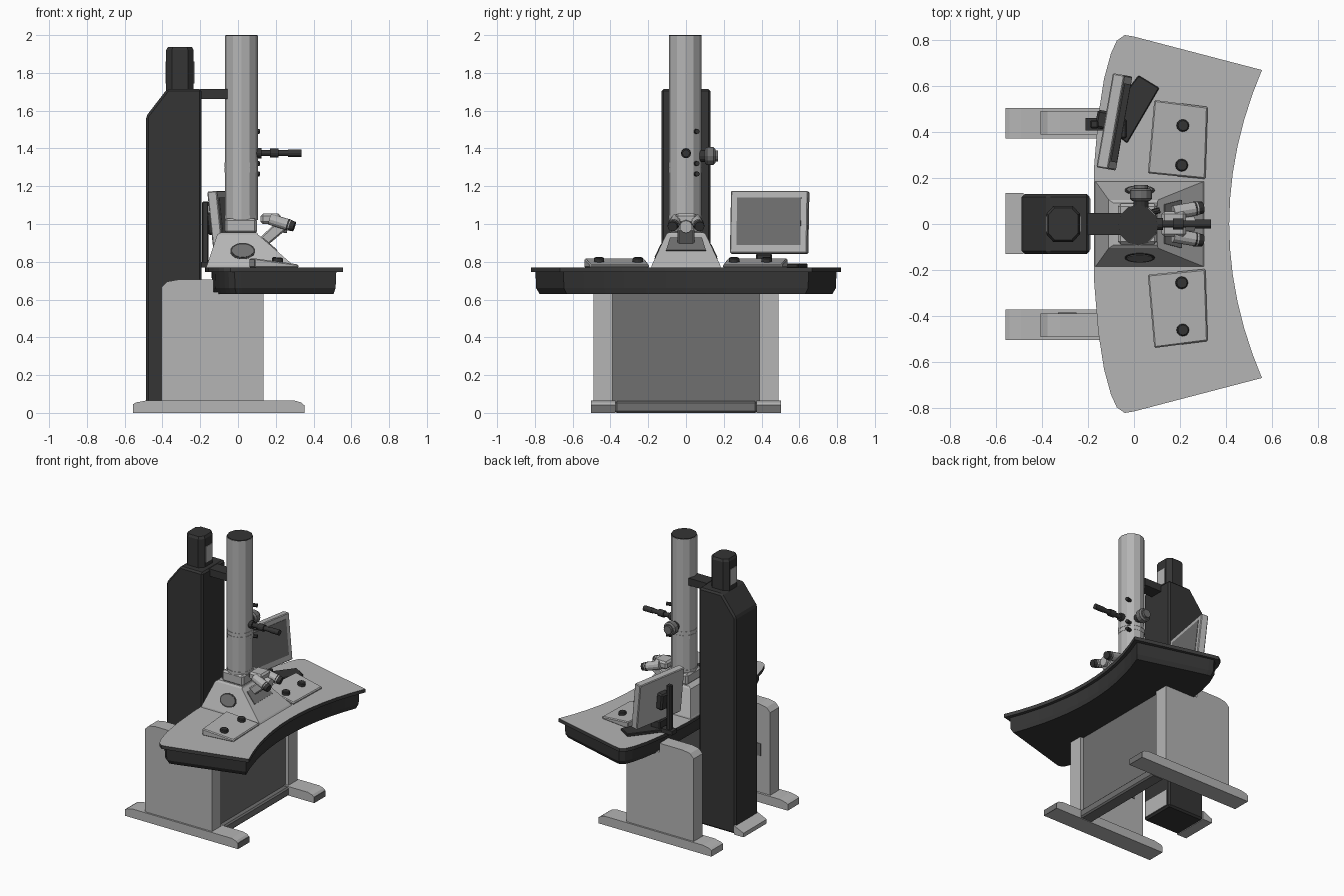
import bpy, bmesh, math
from mathutils import Vector, Matrix


def material(name, c):
    m = bpy.data.materials.new(name)
    m.diffuse_color = (c, c, c, 1)
    return m


LIGHT = material("light grey", 0.46)
MID = material("mid grey", 0.16)
EDGE = material("charcoal", 0.05)
DARK = material("dark grey", 0.035)


def loft(name, rings, mat, bevel=0.0, matrix=None, side=None):
    """Closed solid through rings of equal point count; side = optional second material for walls."""
    bm = bmesh.new()
    vs = [[bm.verts.new(p) for p in r] for r in rings]
    n = len(rings[0])
    for a, b in zip(vs, vs[1:]):
        for i in range(n):
            bm.faces.new((a[i], a[(i + 1) % n], b[(i + 1) % n], b[i])).material_index = 1 if side else 0
    bm.faces.new(vs[0]).material_index = 1 if side else 0
    bm.faces.new(vs[-1])
    bmesh.ops.recalc_face_normals(bm, faces=bm.faces[:])
    me = bpy.data.meshes.new(name)
    bm.to_mesh(me)
    bm.free()
    me.materials.append(mat)
    if side:
        me.materials.append(side)
    ob = bpy.data.objects.new(name, me)
    bpy.context.collection.objects.link(ob)
    if matrix:
        ob.matrix_world = matrix
    if bevel:
        mod = ob.modifiers.new("bevel", 'BEVEL')
        mod.width, mod.segments, mod.limit_method = bevel, 1, 'ANGLE'
    return ob


def rect(x0, x1, y0, y1, z):
    return [(x0, y0, z), (x1, y0, z), (x1, y1, z), (x0, y1, z)]


def box(name, x0, x1, y0, y1, z0, z1, mat, **kw):
    return loft(name, [rect(x0, x1, y0, y1, z0), rect(x0, x1, y0, y1, z1)], mat, **kw)


def slab(name, pts, y0, y1, mat, **kw):
    """Extrude an x-z profile along y."""
    return loft(name, [[(x, y, z) for x, z in pts] for y in (y0, y1)], mat, **kw)


def rod(name, a, b, r, mat, n=12, r2=None, bevel=0.0):
    """Cylinder or cone between two points."""
    a, b = Vector(a), Vector(b)
    rot = (b - a).to_track_quat('Z', 'Y').to_matrix().to_4x4()
    rings = [[(rr * math.cos(2 * math.pi * i / n), rr * math.sin(2 * math.pi * i / n), z) for i in range(n)]
             for rr, z in ((r, 0), (r2 or r, (b - a).length))]
    return loft(name, rings, mat, bevel, Matrix.Translation(a) @ rot)


# Desk feet, with darker front ends, and leg panels
foot = [(-0.557, 0), (0.35, 0), (0.35, 0.04), (0.335, 0.055), (0.30, 0.065),
        (-0.49, 0.065), (-0.54, 0.055), (-0.557, 0.045)]
leg = [(-0.405, 0.06), (0.135, 0.06), (0.135, 0.64), (-0.13, 0.64), (-0.13, 0.705),
       (-0.32, 0.705), (-0.375, 0.695), (-0.405, 0.665)]
for s, tag in ((-1, "left"), (1, "right")):
    slab(tag + "_foot", foot, s * 0.372, s * 0.503, LIGHT)
    box(tag + "_foot_end", 0.347, 0.352, s * 0.372, s * 0.503, 0, 0.042, MID)
    slab(tag + "_leg_panel", leg, s * 0.388, s * 0.49, LIGHT)
box("modesty_panel", 0.06, 0.11, -0.39, 0.39, 0.05, 0.65, MID)
box("foot_crossbar", 0.05, 0.15, -0.376, 0.376, 0.0, 0.062, MID, bevel=0.01)
# Cable port on the inner side of the left leg
box("leg_cable_port", -0.33, -0.25, -0.39, -0.384, 0.33, 0.42, MID)


# Curved desk top and apron
def desk_ring(z, sx, sy):
    half = [(-0.175, 0.0), (-0.173, 0.25), (-0.155, 0.47), (-0.13, 0.63), (-0.10, 0.74),
            (-0.075, 0.795), (-0.04, 0.82), (0.0, 0.813), (0.555, 0.668)]
    half += [(0.413 + 0.142 * (y / 0.668) ** 2, y) for y in (0.56, 0.45, 0.34, 0.22, 0.11)]
    half += [(0.413, 0.0)]
    pts = half + [(x, -y) for x, y in half[-2:0:-1]]
    return [(0.19 + (x - 0.19) * sx, y * sy, z) for x, y in pts]


loft("desk_top", [desk_ring(0.745, 1, 1), desk_ring(0.77, 1, 1)], LIGHT, side=EDGE)
loft("desk_apron", [desk_ring(0.63, 0.865, 0.945), desk_ring(0.66, 0.895, 0.967),
                    desk_ring(0.746, 0.905, 0.972)], DARK)

# Rear cabinet tower with motor cap
slab("rear_tower", [(-0.487, 0), (-0.193, 0), (-0.193, 1.715), (-0.375, 1.715), (-0.487, 1.57)],
     -0.13, 0.13, DARK, bevel=0.012)
slab("rear_tower_foot", [(-0.557, 0), (-0.48, 0), (-0.48, 0.065), (-0.557, 0.03)], -0.13, 0.135, LIGHT)
box("rear_tower_plate", -0.195, -0.189, -0.11, 0.11, 0.015, 0.13, LIGHT)
cap = [(-0.38, -0.045), (-0.35, -0.078), (-0.265, -0.078), (-0.235, -0.045),
       (-0.235, 0.045), (-0.265, 0.078), (-0.35, 0.078), (-0.38, 0.045)]
loft("tower_cap", [[(x, y, z) for x, y in cap] for z in (1.70, 1.92)]
     + [[(-0.307 + (x + 0.307) * 0.88, y * 0.88, 1.937) for x, y in cap]], DARK)
for x in (-0.384, -0.235):
    box("tower_cap_plate", x, x + 0.004, -0.035, 0.035, 1.745, 1.86, LIGHT)
box("column_bracket", -0.2, -0.055, -0.048, 0.048, 1.662, 1.715, DARK)

# Viewing chamber
loft("viewing_chamber", [rect(-0.172, 0.307, -0.185, 0.185, 0.765),
                         rect(-0.165, 0.295, -0.182, 0.182, 0.78),
                         rect(-0.11, 0.105, -0.105, 0.105, 0.945),
                         rect(-0.09, 0.10, -0.092, 0.092, 0.955)], LIGHT)
box("chamber_neck", -0.07, 0.10, -0.088, 0.088, 0.95, 1.03, LIGHT, bevel=0.012)


# Oval side ports lying on the sloped chamber walls
def port(name, s, rx, rz, d, mat):
    pts = [(rx * math.cos(t * math.pi / 12), rz * math.sin(t * math.pi / 12)) for t in range(24)]
    loft(name, [[(0.025 + x, s * (0.1452 - 0.467 * z + 0.906 * h), 0.856 + z + 0.423 * h) for x, z in pts]
                for h in (-0.004, d)], mat)


for s in (-1, 1):
    port("port_rim", s, 0.066, 0.043, 0.003, DARK)
    port("port_glass", s, 0.057, 0.034, 0.006, MID)


# Front window lying on the sloped chamber face
def slope(x):
    return 0.78 + (0.295 - x) * 0.165 / 0.19


loft("front_window", [[(x + d, y, slope(x) + d) for x, y in
                       ((0.13, -0.085), (0.205, -0.105), (0.205, 0.105), (0.13, 0.085))]
                      for d in (-0.004, 0.004)], MID)

# Lens column with collars
rod("lens_column", (0.018, -0.004, 1.02), (0.018, -0.004, 1.995), 0.087, LIGHT)
rod("column_top", (0.018, -0.004, 1.99), (0.018, -0.004, 2.0), 0.085, DARK)
for z0, z1 in ((1.03, 1.045), (1.272, 1.298), (1.302, 1.325)):
    rod("column_collar", (0.018, -0.004, z0), (0.018, -0.004, z1), 0.089, LIGHT)

# Aperture arm, side valve and small column knobs
rod("arm_rod", (0.09, 0, 1.375), (0.32, 0, 1.375), 0.016, DARK)
rod("arm_collar", (0.17, 0, 1.375), (0.215, 0, 1.375), 0.024, DARK)
rod("arm_grip", (0.265, 0, 1.375), (0.335, 0, 1.375), 0.019, DARK)
rod("arm_mount", (0.09, 0, 1.375), (0.125, 0, 1.375), 0.027, DARK)
rod("valve_stem", (0.03, 0.07, 1.36), (0.03, 0.11, 1.36), 0.032, DARK)
rod("valve_body", (0.03, 0.10, 1.36), (0.03, 0.155, 1.36), 0.048, MID, bevel=0.01)
rod("valve_cap", (0.03, 0.15, 1.36), (0.03, 0.17, 1.36), 0.03, MID)
for z in (1.49, 1.32, 1.265):
    rod("column_knob", (0.075, 0.05, z), (0.113, 0.06, z), 0.013, DARK, n=8)

# Binocular viewer
slab("binocular_arm", [(0.085, 0.90), (0.13, 0.865), (0.255, 0.97), (0.21, 1.015)],
     -0.045, 0.045, LIGHT, bevel=0.008)
box("binocular_head", 0.12, 0.225, -0.055, 0.055, 1.0, 1.055, LIGHT, bevel=0.012)
rod("binocular_dial", (0.20, 0, 0.99), (0.262, 0, 0.985), 0.033, LIGHT)
for s in (-1, 1):
    rod("eyepiece_tube", (0.17, s * 0.05, 1.025), (0.275, s * 0.068, 0.993), 0.03, LIGHT)
    rod("eyepiece_cup", (0.262, s * 0.066, 0.997), (0.298, s * 0.072, 0.986), 0.031, DARK, r2=0.026)

# Sloped control panels with two knobs each
for s, tag in ((-1, "left"), (1, "right")):
    pts = [(0.088, 0.538, 0.818), (0.32, 0.508, 0.786), (0.31, 0.195, 0.786), (0.06, 0.22, 0.818)]
    loft(tag + "_control_panel", [[(x, s * y, 0.768) for x, y, z in pts],
                                  [(x, s * y, z) for x, y, z in pts]], LIGHT, bevel=0.006)
    for x, y in ((0.21, 0.427 if s > 0 else 0.46), (0.205, 0.255)):
        rod(tag + "_control_knob", (x, s * y, 0.79), (x + 0.003, s * y, 0.823), 0.027, DARK, bevel=0.005)

# Monitor turned toward the operator
pose = (Matrix.Translation((-0.085, 0.443, 1.008)) @ Matrix.Rotation(math.radians(-10), 4, 'Z')
        @ Matrix.Rotation(math.radians(-6), 4, 'Y'))
box("monitor_case", -0.026, 0.026, -0.207, 0.207, -0.166, 0.166, LIGHT, bevel=0.005, matrix=pose)
box("monitor_screen", 0.022, 0.029, -0.172, 0.172, -0.122, 0.13, MID, matrix=pose)
box("monitor_mount", -0.075, -0.02, -0.04, 0.04, -0.06, 0.06, DARK, bevel=0.01, matrix=pose)
box("monitor_post", -0.19, -0.155, 0.415, 0.45, 0.77, 1.12, DARK, bevel=0.006)
box("post_clamp", -0.21, -0.12, 0.405, 0.46, 0.77, 0.80, DARK)
box("monitor_stand", -0.11, -0.03, 0.37, 0.455, 0.775, 0.845, DARK, bevel=0.008)
tri = [(-0.14, 0.44), (-0.03, 0.35), (0.11, 0.59), (0.02, 0.645)]
loft("monitor_base", [[(x, y, z) for x, y in tri] for z in (0.768, 0.79)], DARK, bevel=0.004)
